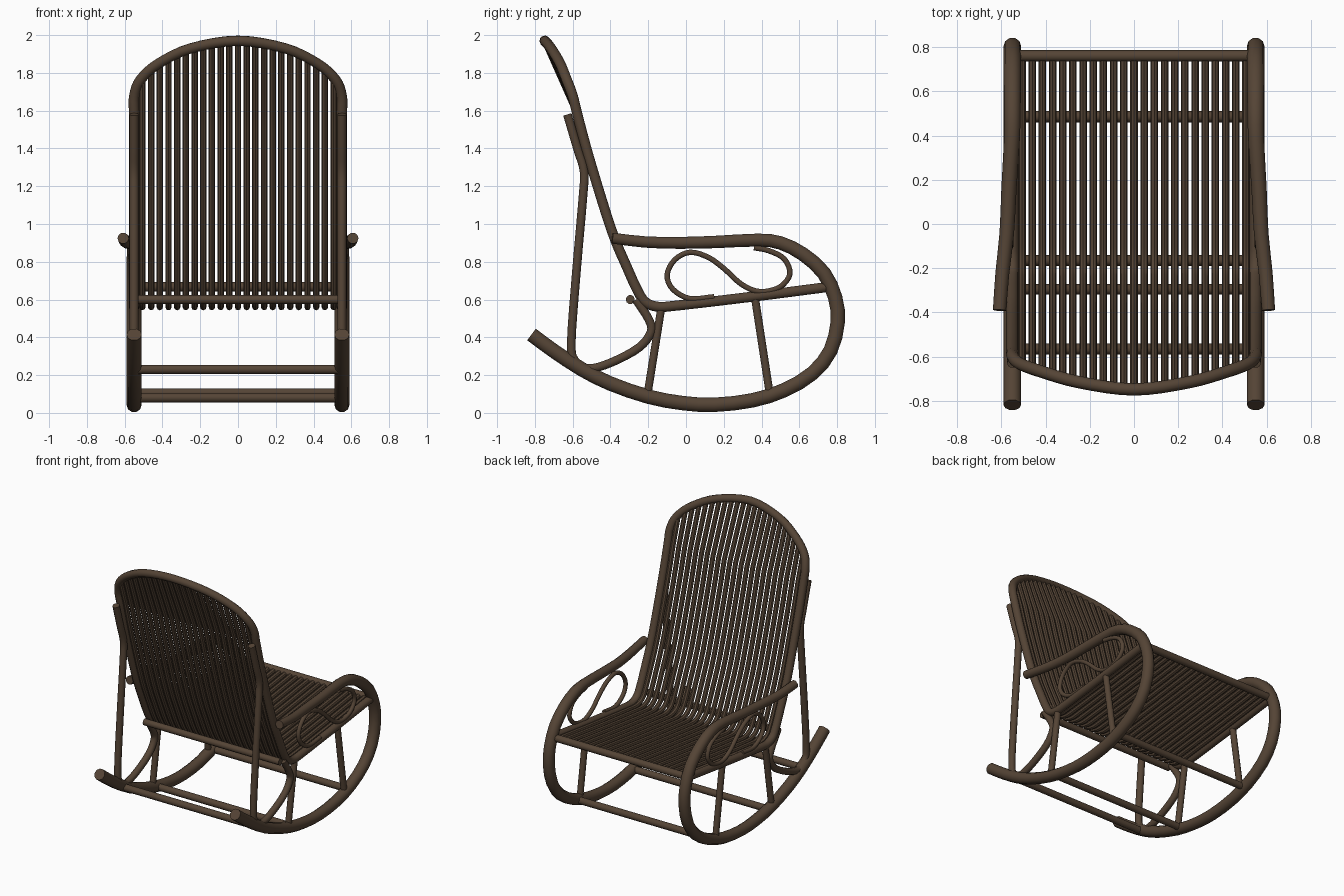
import bpy, math
from mathutils import Vector

if "Cube" in bpy.data.objects:
    bpy.data.objects.remove(bpy.data.objects["Cube"])

mat = bpy.data.materials.new("brown_wood")
mat.diffuse_color = (0.09, 0.058, 0.036, 1)
mat.use_nodes = True
mat.node_tree.nodes["Principled BSDF"].inputs["Base Color"].default_value = mat.diffuse_color


def smooth_path(pts, n):
    """Catmull-Rom through the points, n steps per span."""
    p = [Vector(q) for q in pts]
    if n < 2:
        return p
    p = [2 * p[0] - p[1]] + p + [2 * p[-1] - p[-2]]
    out = []
    for i in range(1, len(p) - 2):
        a, b, c, d = p[i - 1:i + 3]
        for k in range(n):
            t = k / n
            out.append(0.5 * (2 * b + (c - a) * t + (2 * a - 5 * b + 4 * c - d) * t * t
                              + (3 * b - a - 3 * c + d) * t ** 3))
    out.append(p[-2])
    return out


def tube(name, pts, r, n=1, r_start=None, bevel=3):
    path = smooth_path(pts, n)
    cu = bpy.data.curves.new(name, 'CURVE')
    cu.dimensions = '3D'
    cu.bevel_depth = r
    cu.bevel_resolution = bevel
    cu.use_fill_caps = True
    sp = cu.splines.new('POLY')
    sp.points.add(len(path) - 1)
    for i, (q, v) in enumerate(zip(sp.points, path)):
        q.co = (*v, 1)
        if r_start:
            q.radius = min(1, r_start / r + (1 - r_start / r) * 3 * i / len(path))
    ob = bpy.data.objects.new(name, cu)
    bpy.context.collection.objects.link(ob)
    bpy.ops.object.select_all(action='DESELECT')
    ob.select_set(True)
    bpy.context.view_layer.objects.active = ob
    bpy.ops.object.convert(target='MESH')
    ob = bpy.context.object
    ob.name = name
    ob.data.materials.clear()
    ob.data.materials.append(mat)
    bpy.ops.object.shade_smooth_by_angle(angle=math.radians(40))
    return ob


X = 0.55
# (y, z) side profiles
rocker = [(-0.04, 0.9), (0.16, 0.905), (0.38, 0.915), (0.5, 0.9), (0.62, 0.84), (0.73, 0.74),
          (0.79, 0.61), (0.803, 0.48), (0.765, 0.33), (0.67, 0.21), (0.52, 0.12), (0.35, 0.066),
          (0.15, 0.043), (-0.02, 0.052), (-0.2, 0.086), (-0.4, 0.155), (-0.55, 0.23),
          (-0.7, 0.328), (-0.818, 0.415)]
brace = [(-0.628, 1.58), (-0.575, 1.4), (-0.54, 1.28), (-0.545, 1.15), (-0.58, 0.75), (-0.607, 0.38),
         (-0.59, 0.28), (-0.52, 0.235), (-0.4, 0.265), (-0.25, 0.345), (-0.185, 0.43),
         (-0.2, 0.5), (-0.265, 0.6)]
scroll = [(0.15, 0.615), (0.02, 0.605), (-0.07, 0.655), (-0.1, 0.73), (-0.06, 0.81), (0.02, 0.85),
          (0.115, 0.825), (0.2, 0.765), (0.295, 0.68), (0.39, 0.642), (0.495, 0.665),
          (0.55, 0.735), (0.52, 0.815), (0.44, 0.858), (0.36, 0.875)]
seat = [(0.74, 0.665), (0.35, 0.615), (-0.05, 0.568), (-0.15, 0.562), (-0.215, 0.587),
        (-0.255, 0.645), (-0.31, 0.765), (-0.395, 0.97), (-0.51, 1.34), (-0.575, 1.58)]
# half of the back's arched top
arch = [(0.548, -0.6, 1.68), (0.515, -0.632, 1.765), (0.42, -0.667, 1.85),
        (0.25, -0.715, 1.93), (0, -0.748, 1.97)]

# side parts, left and right
for side, s in (("right", 1), ("left", -1)):
    arm = [(s * 0.608, -0.39, 0.925), (s * 0.595, -0.22, 0.905)]
    bend = [(s * (X + max(0, 0.025 - 0.06 * max(0, y)) * (z > 0.85)), y, z) for y, z in rocker]
    tube(side + "_arm_and_rocker", arm + bend, 0.04, 2, r_start=0.03)
    tube(side + "_back_brace", [(s * X, y, z) for y, z in brace], 0.024, 4)
    tube(side + "_arm_scroll", [(s * 0.56, y, z) for y, z in scroll], 0.015, 4)
    tube(side + "_rear_leg", [(s * X, -0.205, 0.09), (s * X, -0.13, 0.56)], 0.022)
    tube(side + "_front_leg", [(s * X, 0.445, 0.09), (s * X, 0.365, 0.61)], 0.022)

# continuous seat rail and arched back frame
half = [(X, y, z) for y, z in seat] + arch
tube("seat_and_back_frame", half + [(-x, y, z) for x, y, z in half[-2::-1]], 0.028, 4)

# cross bars: (name, y, z, radius)
for name, y, z, r in (("seat_front_bar", 0.76, 0.667, 0.026), ("seat_rear_bar", -0.295, 0.6, 0.024),
                      ("front_stretcher", 0.485, 0.105, 0.025), ("middle_stretcher", -0.165, 0.08, 0.025),
                      ("rear_stretcher", -0.565, 0.23, 0.025)):
    tube(name, [(-X, y, z), (X, y, z)], r)

# bent slats running from the seat front up to the arch
top = smooth_path(arch, 8)
for i in range(23):
    x = (i - 11) * 0.046
    for a, b in zip(top, top[1:]):
        if b.x <= abs(x) <= a.x:
            end = a.lerp(b, (a.x - abs(x)) / (a.x - b.x))
            break
    path = smooth_path([(x, y, z) for y, z in seat], 3) + [Vector((x, end.y, end.z))]
    tube("slat_%02d" % (i + 1), path, 0.017, bevel=2)
